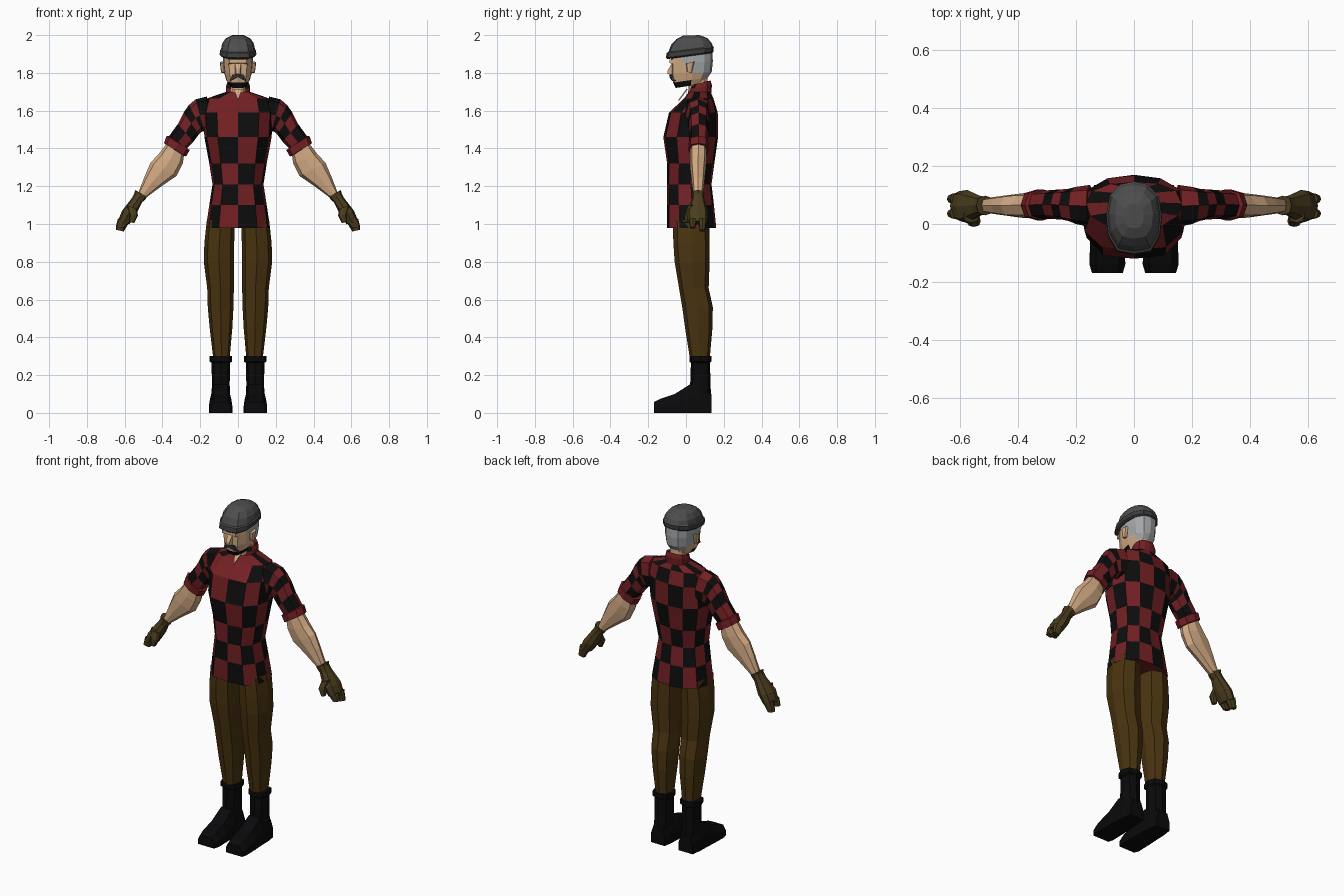
import bpy, bmesh

def mat(name, r, g, b):
    m = bpy.data.materials.new(name)
    m.diffuse_color = (r, g, b, 1)
    return m

RED = mat("shirt_red", 0.17, 0.014, 0.017)
BLACK = mat("check_black", 0.004, 0.004, 0.004)
BROWN = mat("trouser_brown", 0.068, 0.034, 0.005)
BOOT = mat("boot_black", 0.003, 0.003, 0.0035)
SKIN = mat("skin", 0.66, 0.41, 0.235)
GLOVE = mat("glove_olive", 0.068, 0.046, 0.013)
CAP = mat("cap_grey", 0.075, 0.075, 0.077)
BAND = mat("cap_band_grey", 0.045, 0.045, 0.047)
HAIR = mat("hair_grey", 0.37, 0.39, 0.40)
STACHE = mat("moustache_grey", 0.03, 0.03, 0.03)

# unit cross-sections, starting at the front centre
HALF = [(0, -1), (.6, -.92), (.92, -.5), (1, .05), (.88, .6), (.5, .92), (0, 1)]
BODY = HALF + [(-u, v) for u, v in HALF[-2:0:-1]]
OCT = [(0, -1), (.76, -.76), (1, 0), (.76, .76), (0, 1), (-.76, .76), (-1, 0), (-.76, -.76)]


def loft(name, rings, mats, rule=None, caps=(True, True), skip=()):
    """Bridge rings of points; rule(row, column) picks the material."""
    bm = bmesh.new()
    vs = [[bm.verts.new(p) for p in r] for r in rings]
    n = len(rings[0])
    for i in range(len(rings) - 1):
        for j in range(n):
            if j in skip:
                continue
            k = (j + 1) % n
            f = bm.faces.new((vs[i][j], vs[i][k], vs[i + 1][k], vs[i + 1][j]))
            f.material_index = rule(i, j) if rule else 0
    for ring, on in zip((vs[0], vs[-1]), caps):
        if on:
            bm.faces.new(ring)
    bmesh.ops.recalc_face_normals(bm, faces=bm.faces)
    me = bpy.data.meshes.new(name)
    bm.to_mesh(me)
    bm.free()
    for m in mats:
        me.materials.append(m)
    ob = bpy.data.objects.new(name, me)
    bpy.context.collection.objects.link(ob)
    return ob


def level(hw, yf, zf, yb, zb, prof=BODY, cx=0):
    """Ring across the body, from front (yf, zf) to back (yb, zb)."""
    return [(cx + u * hw, yf + (yb - yf) * (v + 1) / 2, zf + (zb - zf) * (v + 1) / 2)
            for u, v in prof]


def limb(s, xo, zo, xi, zi, y0, y1):
    """Ring across an arm, between its outer and inner outline points."""
    return [(s * ((xo + xi) / 2 + u * (xo - xi) / 2), (y0 + y1) / 2 + v * (y1 - y0) / 2,
             (zo + zi) / 2 + u * (zo - zi) / 2) for u, v in OCT]


def box_ring(hw, y, z0, z1, cx=0):
    return [(cx - hw, y, z0), (cx + hw, y, z0), (cx + hw, y, z1), (cx - hw, y, z1)]


# checked shirt body: z, half width, front y, back y
shirt = [(.98, .17, -.10, .16), (1.10, .152, -.10, .148), (1.21, .135, -.10, .135),
         (1.32, .152, -.10, .15), (1.46, .178, -.12, .17), (1.59, .185, -.09, .168),
         (1.665, .165, -.01, .145), (1.70, .06, .015, .13)]
loft("shirt_body", [level(w, f, z, b, z) for z, w, f, b in shirt], [RED, BLACK],
     lambda i, j: 0 if (i >= 5 and j in (0, 11)) else int((i + j) % 2 == 0))

# collar, open at the front, with a skin patch below
loft("collar", [level(.064, .01, 1.68, .135, 1.695), level(.064, .018, 1.715, .137, 1.735),
                level(.058, .03, 1.735, .13, 1.76), level(.048, .04, 1.73, .12, 1.75)],
     [RED, BLACK], lambda i, j: int(i == 1 and j in (1, 10)), (False, False), (0, 11))
loft("neck", [level(.045, .01, 1.66, .115, 1.66), level(.045, .015, 1.78, .115, 1.78)], [SKIN])
loft("open_neckline", [[(0, -.042, 1.655), (.022, .002, 1.715), (-.022, .002, 1.715)],
                       [(0, -.034, 1.655), (.022, .010, 1.715), (-.022, .010, 1.715)]], [SKIN])

# head with hair at the back and a chin beard
def head_rule(i, j):
    if i == 0 and j in (0, 1, 2, 9, 10, 11):
        return 2
    if (i >= 2 and 3 <= j <= 8) or (i == 1 and 4 <= j <= 7) or (i == 3 and j in (2, 9)):
        return 1
    return 0

loft("head", [level(.045, -.055, 1.72, .10, 1.745), level(.062, -.068, 1.748, .115, 1.775),
              level(.073, -.078, 1.79, .136, 1.805), level(.08, -.078, 1.85, .142, 1.86),
              level(.08, -.08, 1.89, .14, 1.915)], [SKIN, HAIR, BLACK], head_rule)
loft("nose", [box_ring(.017, -.07, 1.787, 1.86), box_ring(.010, -.097, 1.795, 1.812)], [SKIN])
loft("brow", [box_ring(.055, -.06, 1.845, 1.872), box_ring(.045, -.088, 1.853, 1.872)], [SKIN])
for s in (-1, 1):
    loft("moustache", [[(0, y, 1.778), (0, y, 1.795), (s * .03, y + .006, 1.79),
                        (s * .044, y + .014, 1.757), (s * .028, y + .01, 1.762)]
                       for y in (-.088, -.06)], [STACHE])
    loft("ear", [level(.012, .005, 1.805, .03, 1.80, OCT, s * .078),
                 level(.016, 0, 1.85, .045, 1.86, OCT, s * .08)], [SKIN])

# flat cap with a darker band
loft("cap", [level(.088, -.098, 1.873, .138, 1.905), level(.097, -.107, 1.88, .146, 1.912),
             level(.096, -.102, 1.905, .147, 1.935), level(.09, -.094, 1.91, .143, 1.94),
             level(.084, -.078, 1.95, .135, 1.96), level(.066, -.05, 1.98, .112, 1.985),
             level(.034, -.015, 1.997, .07, 2.0)],
     [CAP, BAND], lambda i, j: int(i < 2))

# hips hidden under the shirt hem
loft("hips", [level(.155, -.068, .995, .125, .995), level(.13, -.07, 1.12, .12, 1.12)], [BROWN])

for s in (-1, 1):
    # sleeve: outer x z, inner x z, front y, back y
    sleeve = [(.165, 1.675, .14, 1.49, -.01, .135), (.225, 1.66, .178, 1.49, 0, .128),
              (.26, 1.63, .19, 1.49, .01, .122), (.288, 1.59, .207, 1.475, .015, .12),
              (.318, 1.53, .237, 1.435, .017, .118), (.365, 1.465, .27, 1.40, .017, .115)]
    loft("sleeve", [limb(s, *r) for r in sleeve], [RED, BLACK],
         lambda i, j: int((i + j // 2) % 2 == 0))
    loft("sleeve_cuff", [limb(s, *r) for r in (
        (.355, 1.465, .27, 1.40, .025, .11), (.378, 1.467, .255, 1.392, .012, .12),
        (.392, 1.428, .275, 1.357, .012, .12), (.37, 1.415, .295, 1.365, .025, .107))], [RED])
    # bare forearm
    loft("forearm", [limb(s, *r) for r in (
        (.375, 1.43, .285, 1.37, .022, .108), (.42, 1.37, .292, 1.32, .02, .11),
        (.463, 1.325, .325, 1.255, .022, .105), (.495, 1.25, .405, 1.20, .03, .098),
        (.528, 1.165, .486, 1.14, .038, .09))], [SKIN])
    # glove with fingers and thumb
    loft("glove", [limb(s, *r) for r in (
        (.545, 1.18, .482, 1.145, .03, .098), (.548, 1.163, .49, 1.13, .032, .095),
        (.56, 1.14, .508, 1.115, .03, .098), (.614, 1.07, .54, 1.05, .003, .118),
        (.636, 1.015, .575, .998, .012, .113))], [GLOVE])
    for y0, y1, zt in ((.014, .058, .975), (.064, .11, .96)):
        loft("glove_finger", [limb(s, .636, 1.03, .575, 1.01, y0, y1),
                              limb(s, .647, zt + .01, .605, zt, y0 + .008, y1 - .008)], [GLOVE])
    loft("glove_thumb", [limb(s, .59, 1.10, .535, 1.08, .005, .055),
                         limb(s, .575, 1.05, .53, 1.045, -.01, .03),
                         limb(s, .575, 1.01, .55, 1.005, -.008, .018)], [GLOVE])
    # trouser leg: z, inner x, outer x, front y, back y
    leg = [(.28, .045, .13, .022, .125), (.45, .03, .15, -.005, .14), (.56, .024, .16, -.02, .142),
           (.66, .022, .163, -.037, .12), (.80, .02, .181, -.06, .125), (.90, .02, .178, -.067, .125),
           (1.02, .018, .165, -.07, .125)]
    loft("trouser_leg", [level((o - i) / 2, f, z, b, z, OCT, s * (o + i) / 2)
                         for z, i, o, f, b in leg], [BROWN])
    # boot shaft with a rolled top
    loft("boot_shaft", [level(w, f, z, b, z, OCT, s * .091) for z, w, f, b in (
        (.04, .052, .0, .135), (.15, .047, .022, .13), (.265, .049, .026, .127),
        (.272, .06, .018, .134), (.30, .06, .018, .134), (.302, .045, .03, .12))], [BOOT])
    # boot foot: y, half width, top z
    foot = [(.135, .046, .10), (.08, .054, .15), (.02, .056, .15), (-.06, .06, .10),
            (-.14, .062, .073), (-.17, .053, .058)]
    loft("boot_foot", [[(s * .092 + u * w, y, v * t) for u, v in (
        (-1, 0), (1, 0), (1, .5), (.65, 1), (-.65, 1), (-1, .5))] for y, w, t in foot], [BOOT])
